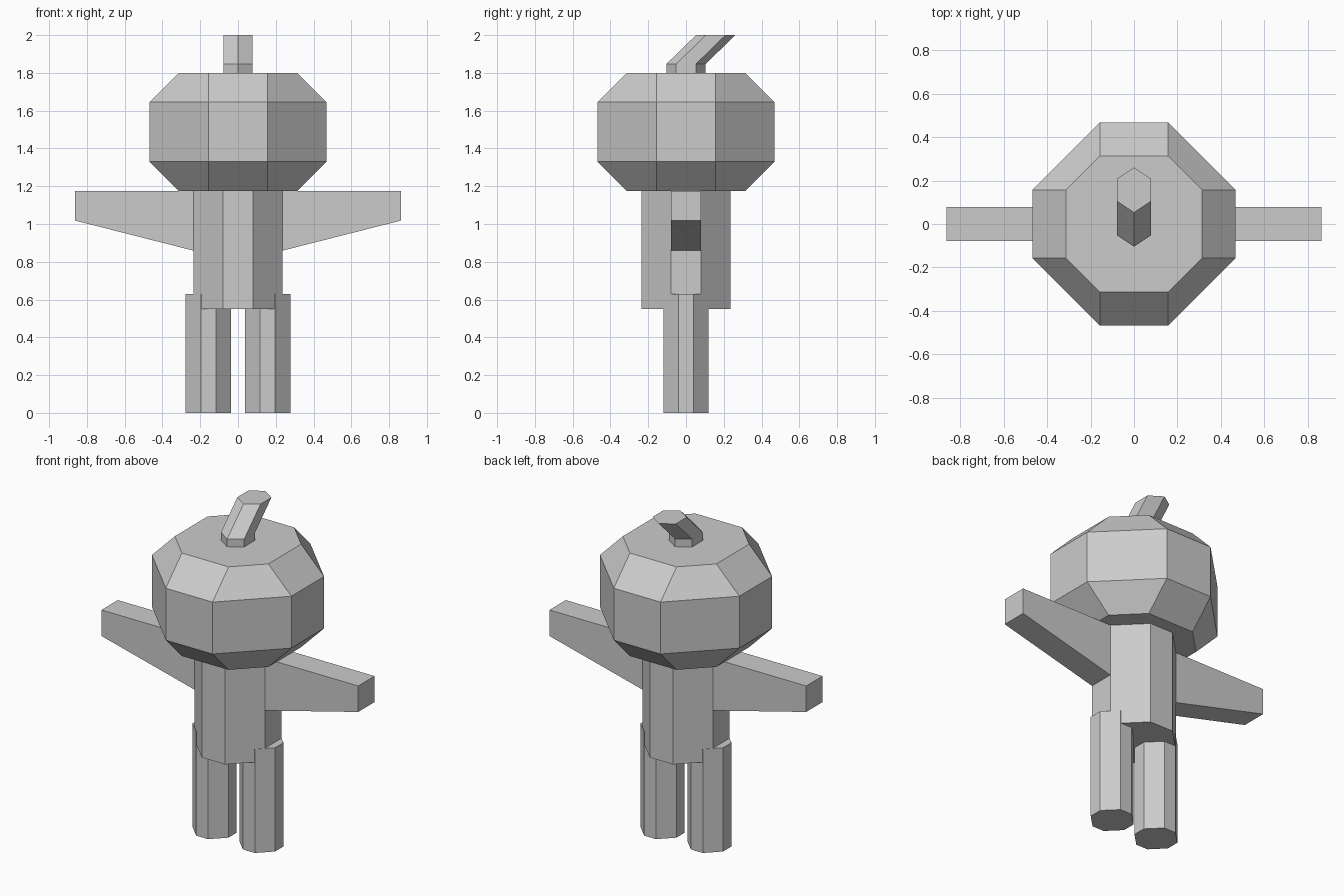
import bpy, bmesh

if "Cube" in bpy.data.objects:
    bpy.data.objects.remove(bpy.data.objects["Cube"], do_unlink=True)

GREY = (0.6, 0.6, 0.6, 1.0)
mat = bpy.data.materials.new("plain grey")
mat.use_nodes = True
mat.diffuse_color = GREY
mat.node_tree.nodes["Principled BSDF"].inputs["Base Color"].default_value = GREY

U = 0.157  # modelling unit shared by all the parts


def octagon(wide, narrow):
    """Eight-sided outline with flats of half-length narrow at distance wide."""
    w, n = wide, narrow
    return [(n, -w), (w, -n), (w, n), (n, w), (-n, w), (-w, n), (-w, -n), (-n, -w)]


def loft(name, sections):
    """Closed solid through sections of equal point count, capped at both ends."""
    bm = bmesh.new()
    rings = [[bm.verts.new(p) for p in sec] for sec in sections]
    count = len(rings[0])
    for low, high in zip(rings, rings[1:]):
        for i in range(count):
            j = (i + 1) % count
            bm.faces.new((low[i], low[j], high[j], high[i]))
    bm.faces.new(rings[0][::-1])
    bm.faces.new(rings[-1])
    bmesh.ops.recalc_face_normals(bm, faces=bm.faces)
    mesh = bpy.data.meshes.new(name)
    bm.to_mesh(mesh)
    bm.free()
    mesh.materials.append(mat)
    obj = bpy.data.objects.new(name, mesh)
    bpy.context.collection.objects.link(obj)
    return obj


def lift(outline, z, dx=0, dy=0):
    return [(x + dx, y + dy, z) for x, y in outline]


# Head: faceted ball with bevelled top and bottom
cap, belt = octagon(2 * U, U), octagon(3 * U - 0.003, U)
loft("head", [lift(cap, 1.175), lift(belt, 1.33), lift(belt, 1.645), lift(cap, 1.8)])

# Body: octagonal column
trunk = octagon(1.5 * U, U / 2)
loft("body", [lift(trunk, 0.55), lift(trunk, 1.177)])

# Stem: hexagonal, short upright base then leaning back
hexagon = [(0, -0.104), (0.078, -0.052), (0.078, 0.052),
           (0, 0.104), (-0.078, 0.052), (-0.078, -0.052)]
loft("stem", [lift(hexagon, 1.79), lift(hexagon, 1.847), lift(hexagon, 2.0, dy=0.157)])

for side, s in (("left", 1), ("right", -1)):
    # Legs: octagonal posts reaching a little into the body
    leg = octagon(0.12, 0.04)
    loft(side + "_leg", [lift(leg, 0, dx=s * U), lift(leg, 0.63, dx=s * U)])

    # Arms: tapering slabs with a level top
    h = U / 2
    ends = [(0.2, 0.85), (0.862, 1.018)]
    loft(side + "_arm", [[(s * x, -h, z), (s * x, h, z), (s * x, h, 1.176), (s * x, -h, 1.176)]
                         for x, z in ends])
